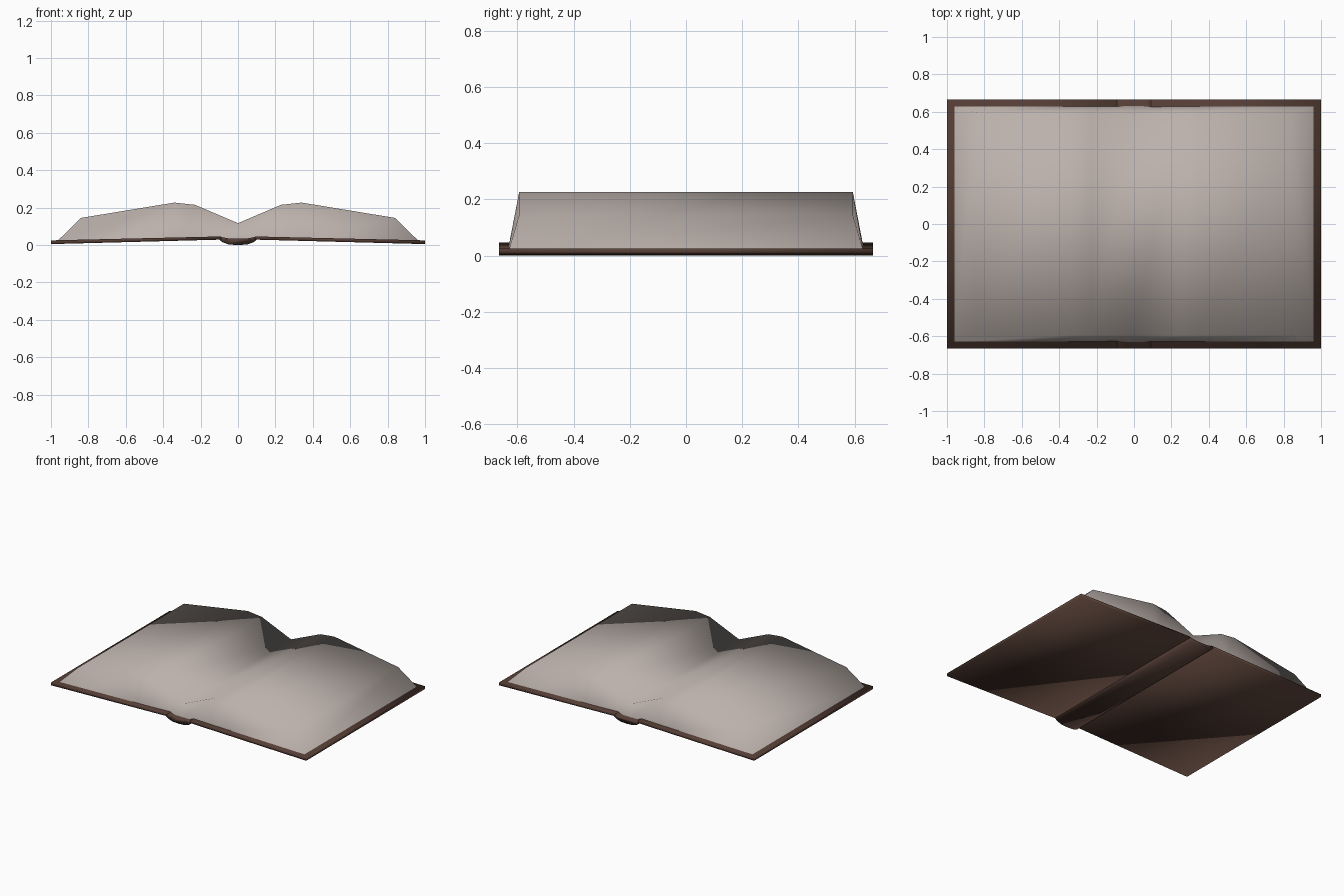
import bpy, bmesh

if "Cube" in bpy.data.objects:
    bpy.data.objects.remove(bpy.data.objects["Cube"])


def material(name, colour):
    m = bpy.data.materials.new(name)
    m.diffuse_color = (*colour, 1)
    m.use_nodes = True
    m.node_tree.nodes["Principled BSDF"].inputs["Base Color"].default_value = m.diffuse_color
    return m


PAPER = material("aged_paper", (0.50, 0.44, 0.41))
LEATHER = material("brown_leather", (0.092, 0.049, 0.036))


def mirrored(half):
    """Right half of a profile (starting at x = 0) -> full profile, left to right."""
    return [(-x, z) for x, z in reversed(half) if x > 0] + half


def finish(bm, name, mat):
    bmesh.ops.recalc_face_normals(bm, faces=bm.faces)
    mesh = bpy.data.meshes.new(name)
    bm.to_mesh(mesh)
    bm.free()
    mesh.materials.append(mat)
    for p in mesh.polygons:
        p.use_smooth = True
    obj = bpy.data.objects.new(name, mesh)
    bpy.context.collection.objects.link(obj)
    return obj


def extrude_y(name, profile, half_y, mat):
    """Closed x-z profile extended along y."""
    bm = bmesh.new()
    a = [bm.verts.new((x, -half_y, z)) for x, z in profile]
    b = [bm.verts.new((x, half_y, z)) for x, z in profile]
    n = len(a)
    for i in range(n):
        j = (i + 1) % n
        bm.faces.new((a[i], a[j], b[j], b[i]))
    bm.faces.new(a)
    bm.faces.new(b[::-1])
    return finish(bm, name, mat)


HALF_Y = 0.665

# cover boards, gently sloping down from the spine
for side, name in ((1, "right_cover"), (-1, "left_cover")):
    board = [(1.0, 0.025), (0.09, 0.046), (0.09, 0.029), (1.0, 0.005)]
    extrude_y(name, [(side * x, z) for x, z in board], HALF_Y, LEATHER)

# spine, bulging below the boards
spine_top = mirrored([(0, 0.034), (0.05, 0.035), (0.1, 0.045)])
spine_bottom = mirrored([(0, 0.0), (0.05, 0.003), (0.085, 0.016), (0.1, 0.029)])
extrude_y("spine", spine_top + spine_bottom[::-1], HALF_Y, LEATHER)

# page block: arched top sheet flaring out to a wider base
top = mirrored([(0, 0.117), (0.23, 0.215), (0.34, 0.227), (0.84, 0.145)])
base = mirrored([(0, 0.033), (0.23, 0.04), (0.34, 0.037), (0.965, 0.022)])
bm = bmesh.new()
rows = [[bm.verts.new((x, y, z)) for x, z in prof]
        for y, prof in ((-0.63, base), (-0.594, top), (0.594, top), (0.63, base))]
for r, s in zip(rows, rows[1:]):
    for i in range(len(r) - 1):
        bm.faces.new((r[i], r[i + 1], s[i + 1], s[i]))
for i in (0, -1):  # fore edges
    bm.faces.new([row[i] for row in rows])
finish(bm, "pages", PAPER)
